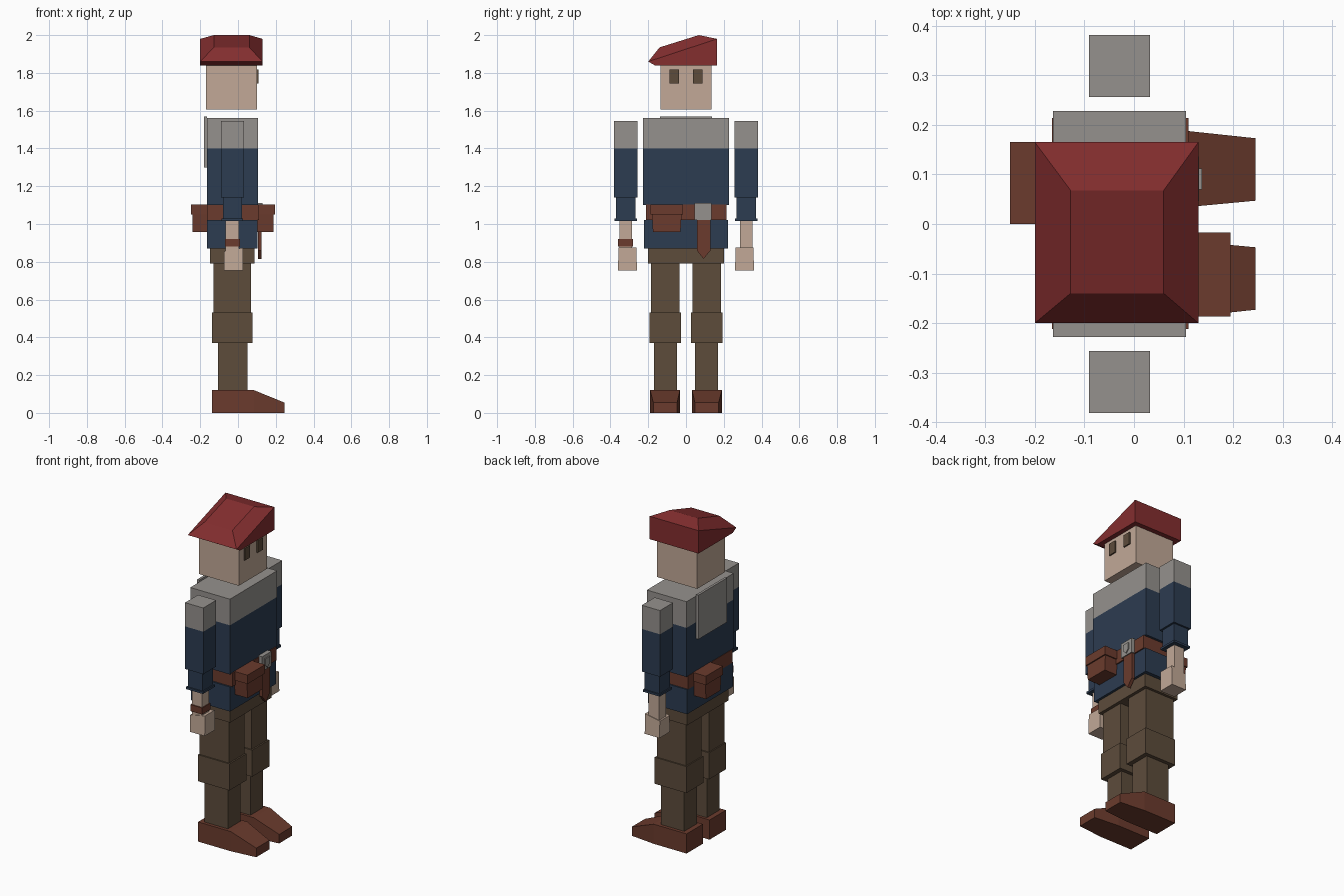
import bpy, bmesh

if "Cube" in bpy.data.objects:
    bpy.data.objects.remove(bpy.data.objects["Cube"])

def lin(c):
    c /= 255
    return c / 12.92 if c <= 0.04045 else ((c + 0.055) / 1.055) ** 2.4

def material(name, r, g, b):
    m = bpy.data.materials.new(name)
    m.diffuse_color = (lin(r), lin(g), lin(b), 1)
    m.use_nodes = True
    m.node_tree.nodes["Principled BSDF"].inputs["Base Color"].default_value = m.diffuse_color
    return m

SKIN = material("skin", 194, 169, 151)
NAVY = material("navy cloth", 44, 60, 81)
GREY = material("pale grey", 149, 145, 141)
RED = material("red felt", 132, 46, 47)
LEATHER = material("leather", 107, 59, 45)
BROWN = material("brown cloth", 93, 76, 59)

def loft(name, rings, mats, side=1):
    """Skin four-cornered rings into a closed solid, one material per band."""
    bm = bmesh.new()
    loops = [[bm.verts.new((x, y * side, z)) for x, y, z in ring] for ring in rings]
    slots = list(dict.fromkeys(mats))
    n = len(rings[0])
    for k, mat in enumerate(mats):
        for i in range(n):
            j = (i + 1) % n
            f = bm.faces.new((loops[k][i], loops[k][j], loops[k + 1][j], loops[k + 1][i]))
            f.material_index = slots.index(mat)
    bm.faces.new(loops[0][::-1]).material_index = slots.index(mats[0])
    bm.faces.new(loops[-1]).material_index = slots.index(mats[-1])
    bmesh.ops.recalc_face_normals(bm, faces=bm.faces)
    me = bpy.data.meshes.new(name)
    bm.to_mesh(me)
    bm.free()
    for m in slots:
        me.materials.append(m)
    ob = bpy.data.objects.new(name, me)
    bpy.context.collection.objects.link(ob)
    return ob

def rect(x0, x1, y0, y1, z):
    return [(x0, y0, z), (x1, y0, z), (x1, y1, z), (x0, y1, z)]

def stack(name, x, y, zs, mats, side=1):
    return loft(name, [rect(*x, *y, z) for z in zs], mats, side)

def plate(name, outline, x0, x1, mat):
    """Extrude a (y, z) outline along x."""
    return loft(name, [[(x, y, z) for y, z in outline] for x in (x0, x1)], [mat])

# head and eyes
stack("head", (-0.17, 0.10), (-0.135, 0.135), (1.605, 1.845), [SKIN])
for s, tag in ((1, "left"), (-1, "right")):
    stack(tag + "_eye", (0.099, 0.108), (0.037, 0.087), (1.743, 1.817), [BROWN], s)

# slanted cap: base, tilted rim, raised crown
rim = rect(-0.20, 0.13, -0.20, 0.165, 1.86)
rim = [(x, y, 1.98 if y > 0 else 1.86) for x, y, z in rim]
crown = rect(-0.128, 0.06, -0.14, 0.068, 1.935)
crown = [(x, y, 2.0 if y > 0 else 1.935) for x, y, z in crown]
loft("cap", [rect(-0.20, 0.13, -0.165, 0.165, 1.84), rim, crown], [RED, RED])

# torso, belt, shirt hem, hips and back flap
stack("torso", (-0.163, 0.105), (-0.228, 0.228), (1.10, 1.40, 1.56), [NAVY, GREY])
stack("shirt_hem", (-0.163, 0.102), (-0.222, 0.222), (0.87, 1.02), [NAVY])
stack("belt", (-0.165, 0.11), (-0.212, 0.214), (1.02, 1.102), [LEATHER])
stack("hips", (-0.148, 0.087), (-0.20, 0.20), (0.79, 0.88), [BROWN])
stack("back_flap", (-0.18, -0.165), (-0.137, 0.137), (1.30, 1.57), [GREY])

# buckle with raised shield, hanging strap
stack("buckle", (0.105, 0.131), (0.046, 0.136), (1.02, 1.11), [GREY])
plate("buckle_shield", [(0.07, 1.09), (0.112, 1.09), (0.112, 1.05), (0.091, 1.03), (0.07, 1.05)],
      0.130, 0.137, GREY)
plate("strap", [(0.057, 1.03), (0.13, 1.03), (0.13, 0.86), (0.093, 0.815), (0.057, 0.86)],
      0.105, 0.125, LEATHER)

# belt pouches, each with a lid over a tapering body
def pouch(name, xin, xout, y0, y1):
    d = 0.008 if xout > 0 else -0.008
    loft(name + "_body", [rect(xin, xout - d, y0 + 0.012, y1 - 0.012, 0.957),
                          rect(xin, xout - d, y0 + 0.006, y1 - 0.006, 1.06)], [LEATHER])
    stack(name + "_lid", (xin, xout), (y0, y1), (1.05, 1.104), [LEATHER])

pouch("front_pouch", 0.10, 0.195, -0.187, -0.017)
pouch("back_pouch", -0.16, -0.25, 0.0, 0.165)

for s, tag in ((1, "left_"), (-1, "right_")):
    # arm
    stack(tag + "upper_arm", (-0.091, 0.032), (0.256, 0.381), (1.14, 1.40, 1.545), [NAVY, GREY], s)
    stack(tag + "sleeve", (-0.08, 0.02), (0.268, 0.37), (1.02, 1.14), [NAVY], s)
    stack(tag + "cuff", (-0.087, 0.027), (0.26, 0.378), (1.017, 1.03), [NAVY], s)
    stack(tag + "forearm", (-0.065, 0.005), (0.286, 0.353), (0.85, 1.02), [SKIN], s)
    hand_top = [(x, y, 0.875 if x > 0 else 0.855)
                for x, y, z in rect(-0.073, 0.027, 0.262, 0.357, 0)]
    loft(tag + "hand", [rect(-0.073, 0.027, 0.26, 0.36, 0.753), hand_top], [SKIN], s)
    # leg
    stack(tag + "thigh", (-0.13, 0.068), (0.035, 0.184), (0.53, 0.79), [BROWN], s)
    stack(tag + "knee", (-0.137, 0.077), (0.027, 0.192), (0.37, 0.532), [BROWN], s)
    stack(tag + "shin", (-0.107, 0.05), (0.048, 0.17), (0.12, 0.37), [BROWN], s)
    # shoe with sloping, narrowing toe
    loft(tag + "shoe", [[(x, y0, 0), (x, y1, 0), (x, y1, z), (x, y0, z)] for x, y0, y1, z in
                        ((-0.137, 0.032, 0.19, 0.12), (0.085, 0.032, 0.19, 0.12),
                         (0.245, 0.047, 0.173, 0.055))], [LEATHER, LEATHER], s)

# wrist band
stack("wrist_band", (-0.07, 0.01), (-0.36, -0.28), (0.88, 0.92), [LEATHER])
